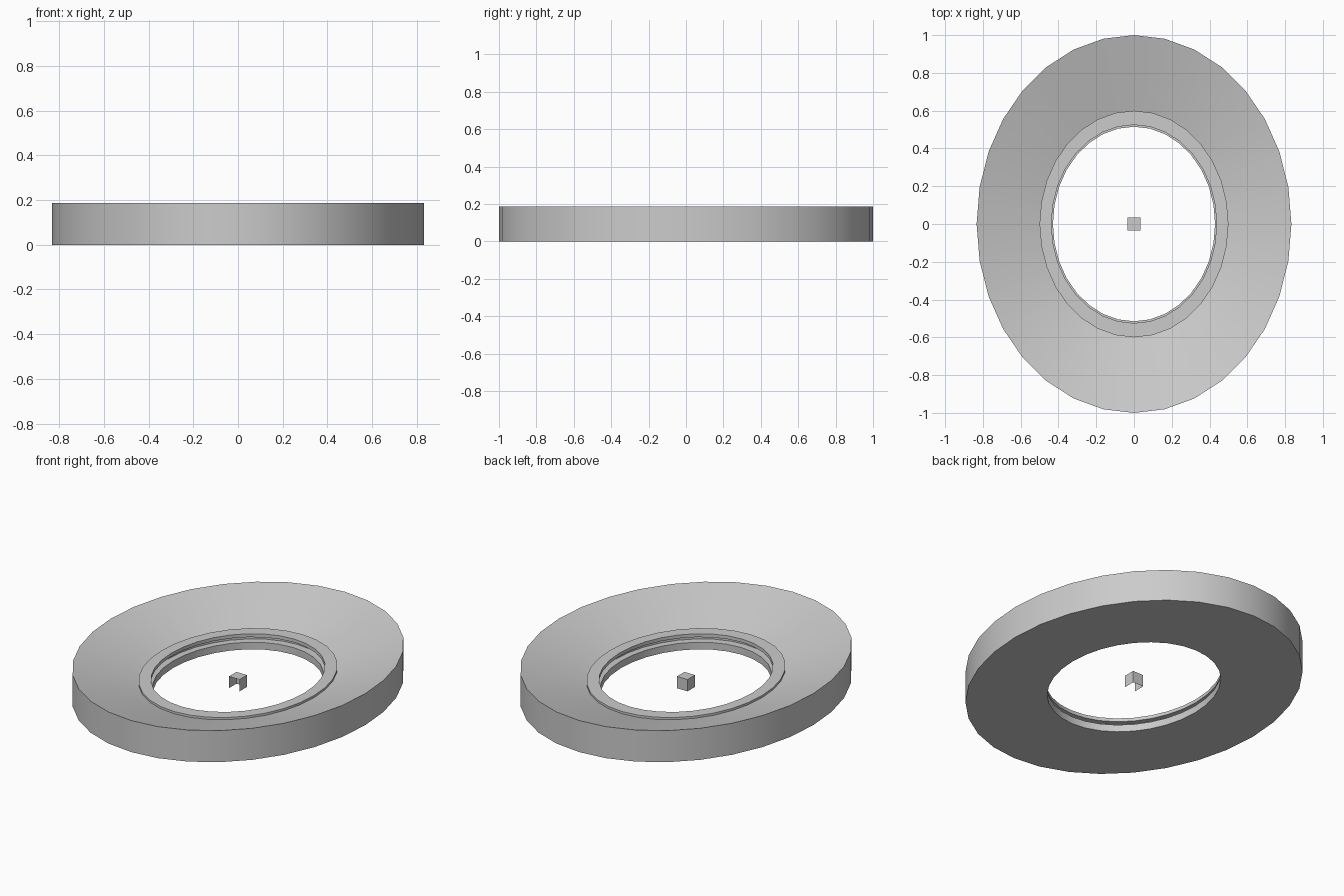
import bpy, bmesh, math

if "Cube" in bpy.data.objects:
    bpy.data.objects.remove(bpy.data.objects["Cube"])

SIDES = 32
ASPECT = 5 / 6   # ellipse width relative to its length


def finish(name, bm, smooth):
    mesh = bpy.data.meshes.new(name)
    bm.to_mesh(mesh)
    bm.free()
    obj = bpy.data.objects.new(name, mesh)
    bpy.context.collection.objects.link(obj)
    if smooth:
        bpy.ops.object.select_all(action='DESELECT')
        obj.select_set(True)
        bpy.context.view_layer.objects.active = obj
        bpy.ops.object.shade_smooth_by_angle(angle=math.radians(30))
    return obj


def oval_ring(name, profile):
    """Sweep a closed (radius, z) profile around an ellipse."""
    bm = bmesh.new()
    rings = []
    for r, z in profile:
        angles = [2 * math.pi * i / SIDES for i in range(SIDES)]
        rings.append([bm.verts.new((ASPECT * r * math.cos(a), r * math.sin(a), z))
                      for a in angles])
    for k, ring in enumerate(rings):
        nxt = rings[(k + 1) % len(rings)]
        for i in range(SIDES):
            j = (i + 1) % SIDES
            bm.faces.new((ring[i], ring[j], nxt[j], nxt[i]))
    bmesh.ops.recalc_face_normals(bm, faces=bm.faces)
    return finish(name, bm, True)


# Dished body with inner lip, groove and lower rim
oval_ring("dished_ring", [
    (0.515, 0.0), (1.0, 0.0), (1.0, 0.187),   # underside and outer wall
    (0.60, 0.075), (0.60, 0.088),             # dish slope, lip step
    (0.525, 0.088), (0.525, 0.068),           # raised lip
    (0.56, 0.068), (0.56, 0.042),             # groove
    (0.515, 0.042),                           # lower rim
])

# Small centre box, open at the front and underneath
bm = bmesh.new()
bmesh.ops.create_cube(bm, size=0.07)
bmesh.ops.translate(bm, verts=bm.verts, vec=(0, 0, 0.036))
open_faces = [f for f in bm.faces if f.normal.y < -0.5 or f.normal.z < -0.5]
bmesh.ops.delete(bm, geom=open_faces, context='FACES')
finish("centre_box", bm, False)
